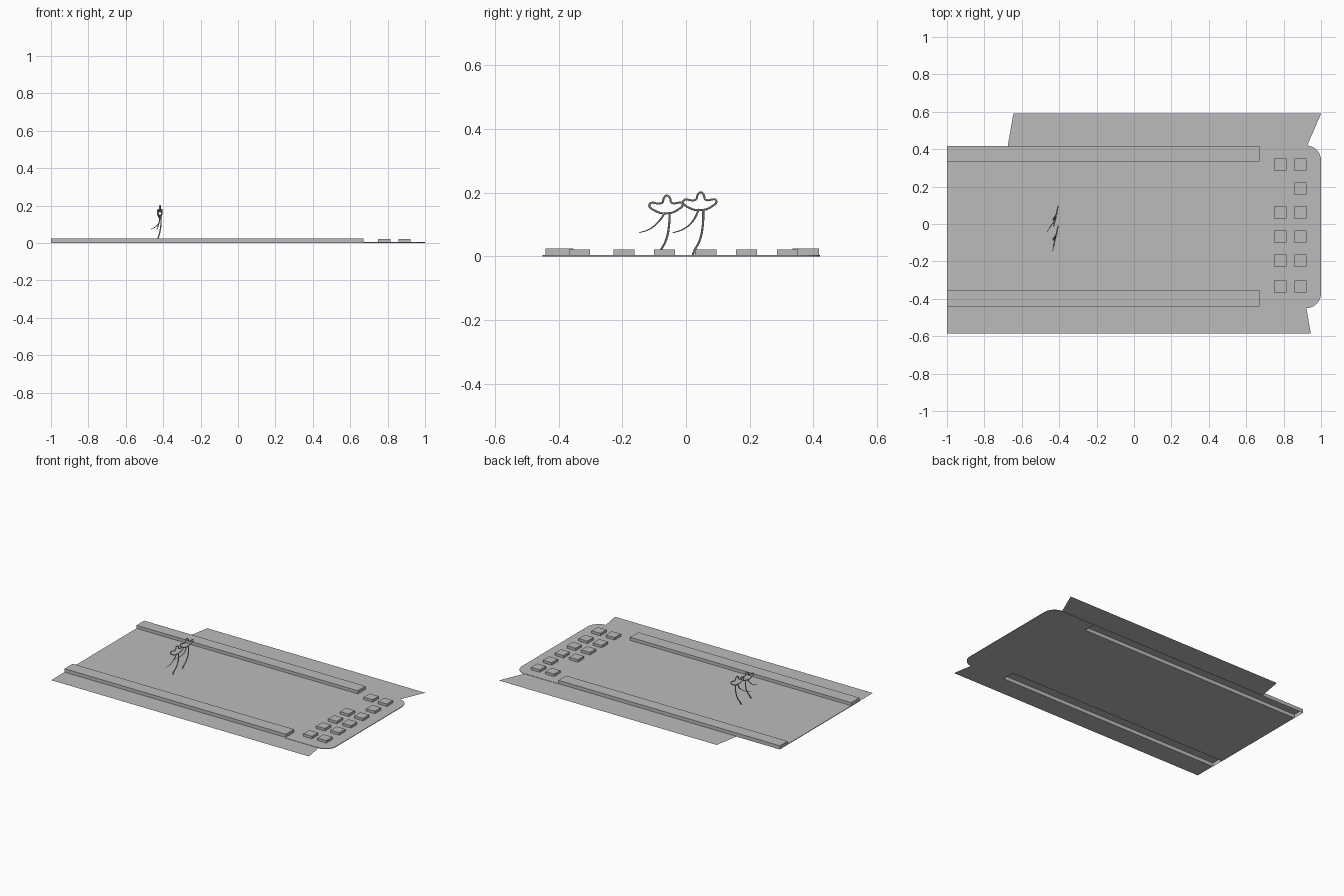
import bpy, bmesh, math
from mathutils import Vector

cube = bpy.data.objects.get("Cube")
if cube:
    bpy.data.objects.remove(cube, do_unlink=True)

grey = bpy.data.materials.new("plain grey")
grey.use_nodes = True
COLOUR = (0.5, 0.5, 0.5, 1)
grey.diffuse_color = COLOUR
grey.node_tree.nodes["Principled BSDF"].inputs["Base Color"].default_value = COLOUR

THICK = 0.004          # deck thickness
RAIL_END = 0.67        # where the rails stop
BACK_RAIL = (0.334, 0.417)
FRONT_RAIL = (-0.441, -0.353)


def finish(bm, name):
    bmesh.ops.recalc_face_normals(bm, faces=bm.faces)
    mesh = bpy.data.meshes.new(name)
    bm.to_mesh(mesh)
    bm.free()
    mesh.materials.append(grey)
    obj = bpy.data.objects.new(name, mesh)
    bpy.context.collection.objects.link(obj)
    return obj


def sheet(name, outline, z=0.0, depth=0.0):
    """Flat polygon, extruded upward when depth is given."""
    bm = bmesh.new()
    face = bm.faces.new([bm.verts.new((x, y, z)) for x, y in outline])
    if depth:
        new = bmesh.ops.extrude_face_region(bm, geom=[face], use_keep_orig=True)
        top = [v for v in new["geom"] if isinstance(v, bmesh.types.BMVert)]
        bmesh.ops.translate(bm, verts=top, vec=(0, 0, depth))
    return finish(bm, name)


def box(name, x, y, z, open_bottom=False):
    bm = bmesh.new()
    bmesh.ops.create_cube(bm, size=1)
    for v in bm.verts:
        for axis, (lo, hi) in enumerate((x, y, z)):
            v.co[axis] = hi if v.co[axis] > 0 else lo
    if open_bottom:
        under = [f for f in bm.faces if f.normal.z < -0.5]
        bmesh.ops.delete(bm, geom=under, context="FACES_ONLY")
    return finish(bm, name)


def corner(cx, cy, rx, ry, start, steps=8):
    """Quarter ellipse running anticlockwise from the start angle."""
    angles = [math.radians(start + 90 * i / steps) for i in range(steps + 1)]
    return [(cx + rx * math.cos(a), cy + ry * math.sin(a)) for a in angles]


def tube(name, points, radius, closed=False, taper=1.0):
    curve = bpy.data.curves.new(name, "CURVE")
    curve.dimensions = "3D"
    curve.bevel_depth = radius
    curve.bevel_resolution = 1
    curve.resolution_u = 5
    curve.use_fill_caps = True
    spline = curve.splines.new("BEZIER")
    spline.bezier_points.add(len(points) - 1)
    spline.use_cyclic_u = closed
    for i, (p, co) in enumerate(zip(spline.bezier_points, points)):
        p.co = co
        p.handle_left_type = p.handle_right_type = "AUTO"
        p.radius = 1 + (taper - 1) * i / (len(points) - 1)
    curve.materials.append(grey)
    obj = bpy.data.objects.new(name, curve)
    bpy.context.collection.objects.link(obj)
    bpy.ops.object.select_all(action="DESELECT")
    obj.select_set(True)
    bpy.context.view_layer.objects.active = obj
    bpy.ops.object.convert(target="MESH")
    bpy.ops.object.shade_smooth_by_angle()


# Deck with a rounded end, notched where the hollow rails sit
deck = [(-1, FRONT_RAIL[1]), (RAIL_END, FRONT_RAIL[1]), (RAIL_END, -0.45)]
deck += corner(0.92, -0.37, 0.08, 0.08, -90)
deck += corner(0.92, 0.34, 0.08, 0.08, 0)
deck += [(RAIL_END, 0.42), (RAIL_END, BACK_RAIL[0]), (-1, BACK_RAIL[0])]
sheet("deck", deck, depth=THICK)

# Thin side flaps
sheet("back_flap", [(-0.675, 0.417), (0.925, 0.417), (1, 0.59), (-0.645, 0.59)], z=0.002)
sheet("front_flap", [(-1, -0.585), (0.945, -0.585), (0.922, -0.45),
                     (RAIL_END, -0.45), (RAIL_END, -0.441), (-1, -0.441)], z=0.002)

# Long rails, open underneath
for side, span in (("back", BACK_RAIL), ("front", FRONT_RAIL)):
    box(side + "_rail", (-1, RAIL_END), span, (0, 0.025), open_bottom=True)

# Two columns of square blocks with one gap
for row, y in enumerate((0.318, 0.19, 0.062, -0.067, -0.195, -0.334)):
    for col, x in enumerate((0.782, 0.89)):
        if (row, col) != (1, 0):
            box(f"block_{row}_{col}", (x - 0.033, x + 0.033),
                (y - 0.033, y + 0.033), (THICK, 0.021))

# Two wiry ornaments: crescent loop with a bump, a stalk and a trailing wisp
LOOP = [(-0.055, 0.163), (-0.015, 0.168), (-0.009, 0.184), (0, 0.191), (0.009, 0.184),
        (0.015, 0.168), (0.049, 0.165), (0.034, 0.146), (0, 0.135), (-0.037, 0.143)]
for name, y, lift, wisp_x in (("front", -0.06, 0, -0.435), ("back", 0.046, 0.01, -0.465)):
    tube(name + "_loop", [(-0.417 + 0.22 * dy, y + dy, z + lift) for dy, z in LOOP],
         0.0035, closed=True)
    tube(name + "_stalk", [(-0.413, y + 0.008, 0.138 + lift), (-0.412, y + 0.007, 0.1),
                           (-0.42, y - 0.003, 0.05), (-0.43, y - 0.021, 0.015),
                           (-0.432, y - 0.026, 0)], 0.0035)
    tube(name + "_wisp", [(-0.417, y - 0.005, 0.138 + lift), (-0.422, y - 0.025, 0.11),
                          (0.5 * (wisp_x - 0.422), y - 0.055, 0.085),
                          (wisp_x, y - 0.087, 0.074)], 0.0035, taper=0.4)
